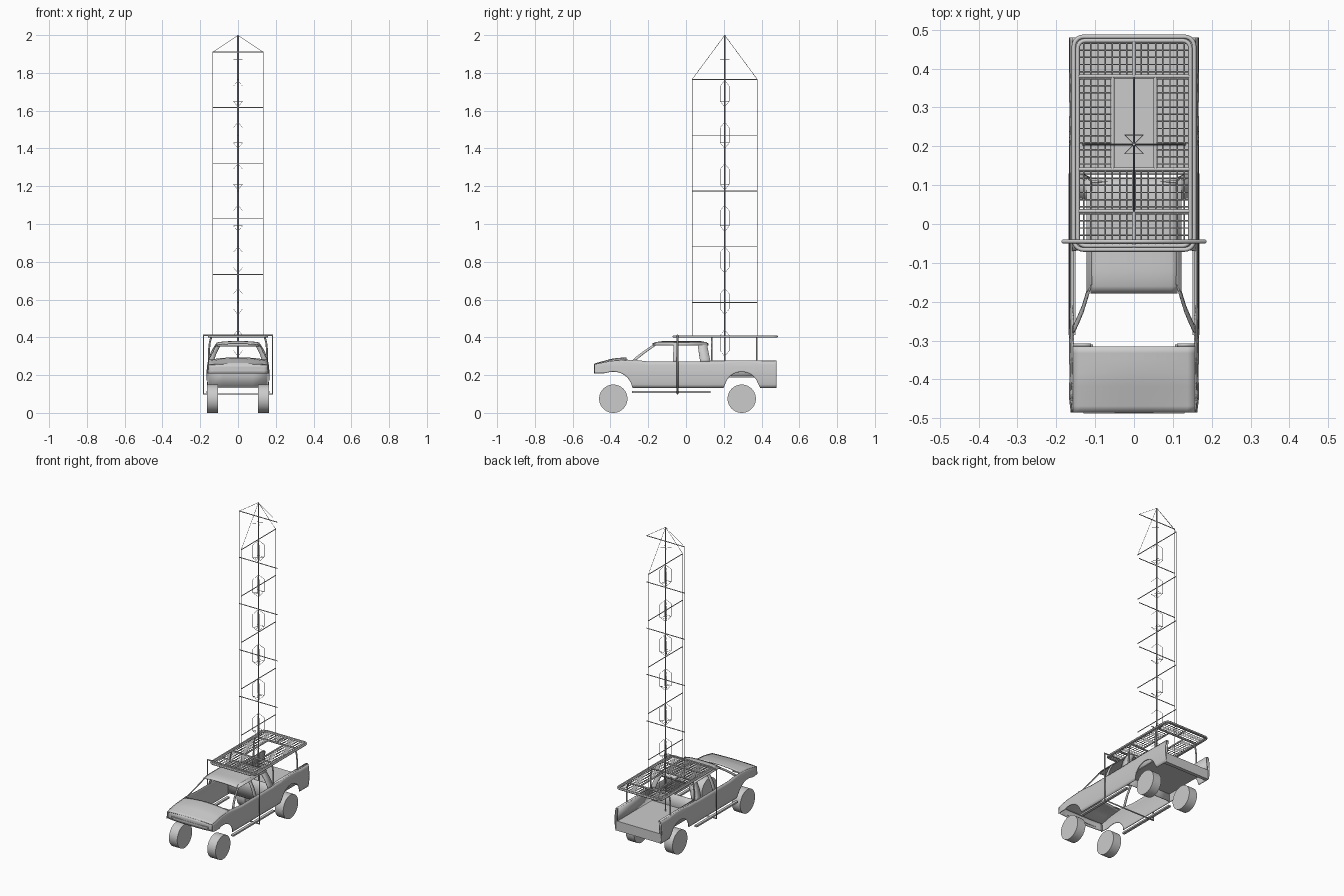
import bpy, math
from mathutils import Vector

if "Cube" in bpy.data.objects:
    bpy.data.objects.remove(bpy.data.objects["Cube"])


def lerp_table(t, pts):
    if t <= pts[0][0]:
        return pts[0][1]
    for (a, va), (b, vb) in zip(pts, pts[1:]):
        if t <= b:
            return va + (vb - va) * (t - a) / (b - a)
    return pts[-1][1]


def sheet(name, fn, nu, nv, mirror=False, thick=0.004):
    """Surface from fn(u, v), optionally mirrored over x and thickened."""
    vs = [fn(i / nu, j / nv) for i in range(nu + 1) for j in range(nv + 1)]
    w = nv + 1
    fs = [(i * w + j, (i + 1) * w + j, (i + 1) * w + j + 1, i * w + j + 1)
          for i in range(nu) for j in range(nv)]
    me = bpy.data.meshes.new(name)
    me.from_pydata(vs, [], fs)
    ob = bpy.data.objects.new(name, me)
    bpy.context.collection.objects.link(ob)
    s = ob.modifiers.new("thickness", 'SOLIDIFY')
    s.thickness, s.offset = thick, 0
    if mirror:
        ob.modifiers.new("mirror", 'MIRROR')
    bpy.context.view_layer.objects.active = ob
    ob.select_set(True)
    bpy.ops.object.shade_smooth_by_angle(angle=math.radians(35))
    ob.select_set(False)
    return ob


def tubes(name, paths, r, res=1, closed=False):
    """One object of round bars, one per point path."""
    cu = bpy.data.curves.new(name, 'CURVE')
    cu.dimensions = '3D'
    cu.bevel_depth, cu.bevel_resolution, cu.use_fill_caps = r, res, True
    for p in paths:
        sp = cu.splines.new('POLY')
        sp.points.add(len(p) - 1)
        for q, c in zip(sp.points, p):
            q.co = (*c, 1)
        sp.use_cyclic_u = closed
    ob = bpy.data.objects.new(name, cu)
    bpy.context.collection.objects.link(ob)
    return ob


def box(name, lo, hi):
    lo, hi = Vector(lo), Vector(hi)
    bpy.ops.mesh.primitive_cube_add(size=1, location=(lo + hi) / 2)
    ob = bpy.context.object
    ob.name, ob.scale = name, hi - lo
    return ob


# Body shape: half width by height, lower edge with arches, upper edge
def width(z):
    return lerp_table(z, [(0.13, 0.157), (0.16, 0.163), (0.21, 0.165), (0.25, 0.162),
                          (0.28, 0.156), (0.32, 0.142), (0.35, 0.126), (0.375, 0.108)])


def bottom(y):
    z = 0.21 if y < -0.385 else 0.133
    for yc, zc, r in ((-0.385, 0.115, 0.103), (0.295, 0.125, 0.092)):
        if abs(y - yc) < r:
            z = max(z, zc + math.sqrt(r * r - (y - yc) ** 2))
    return z


def top(y):
    return lerp_table(y, [(-0.485, 0.255), (-0.40, 0.272), (-0.28, 0.281),
                          (-0.2, 0.272), (0.12, 0.272), (0.14, 0.275)])


def side(u, v):
    y = -0.485 + 0.965 * u
    z = bottom(y) + (top(y) - bottom(y)) * v
    return (width(z) - 0.12 * max(0, -0.45 - y), y, z)


sheet("body_side", side, 110, 8, True)


# Hood, nose, grille bar
def hood(u, v):
    x, y = (u * 2 - 1) * 0.157, -0.485 + 0.17 * v
    return (x, y, top(y) + 0.014 * (1 - (x / 0.157) ** 2) * min(1, 0.3 + v))


sheet("hood", hood, 16, 10)
sheet("nose", lambda u, v: ((u * 2 - 1) * 0.158, -0.484 + 0.01 * abs(u * 2 - 1) ** 3,
                            0.208 + v * (0.047 + 0.004 * (1 - (2 * u - 1) ** 2))), 16, 3)
box("grille_bar", (-0.13, -0.488, 0.222), (0.13, -0.478, 0.232))
sheet("cowl_corner", lambda u, v: (0.11 + 0.047 * u, -0.315 + 0.008 * v, 0.281), 2, 1, True)


# Open cab: pillars, roof rails, roof, rear wall
def pillar(name, b0, b1, t0, t1, z0, z1):
    def fn(u, v):
        z = z0 + (z1 - z0) * v
        a, b = b0 + (t0 - b0) * v, b1 + (t1 - b1) * v
        return (width(z), a + (b - a) * u, z)
    sheet(name, fn, 2, 8, True)


def windshield_pillar(u, v):
    z = 0.278 + 0.09 * v
    return (lerp_table(v, [(0, 0.157), (0.5, 0.132), (1, 0.112)]),
            -0.283 + 0.12 * v ** 1.15 + 0.02 * u, z)


sheet("windshield_pillar", windshield_pillar, 2, 8, True)
pillar("middle_pillar", -0.07, -0.042, -0.065, -0.042, 0.27, 0.372)
pillar("rear_pillar", 0.075, 0.128, 0.06, 0.108, 0.27, 0.372)
pillar("roof_rail", -0.175, 0.118, -0.155, 0.108, 0.357, 0.373)


def roof(u, v):
    x, y = (u * 2 - 1) * 0.112, -0.178 + 0.296 * v
    drop = 0.012 * max(0, 1 - v / 0.2) ** 2 + 0.012 * max(0, (v - 0.85) / 0.15) ** 2
    return (x, y, 0.378 - 0.007 * abs(u * 2 - 1) ** 3 - drop)


sheet("roof", roof, 14, 16)
sheet("cab_rear_wall", lambda u, v: ((u * 2 - 1) * 0.157, 0.128, 0.14 + 0.135 * v), 4, 2)
sheet("cab_rear_corner", lambda u, v: (width(0.27 + 0.1 * v) - 0.03 * u,
                                       0.128 - 0.02 * v, 0.27 + 0.1 * v), 2, 6, True)
sheet("cab_rear_header", lambda u, v: ((u * 2 - 1) * 0.115, 0.11, 0.352 + 0.018 * v), 4, 1)

# Cargo bed and rear end
box("bed_floor", (-0.157, 0.13, 0.188), (0.157, 0.478, 0.194))
sheet("bed_rail", lambda u, v: (0.143 + 0.015 * u, 0.13 + 0.35 * v, 0.275), 1, 1, True)
sheet("bed_inner_wall", lambda u, v: (0.15 - 0.006 * v, 0.13 + 0.348 * u, 0.192 + 0.083 * v),
      2, 2, True)
box("rear_bumper", (-0.157, 0.455, 0.133), (0.157, 0.478, 0.188))

# Wheels
for label, y in (("front", -0.385), ("rear", 0.295)):
    for s in (-1, 1):
        bpy.ops.mesh.primitive_cylinder_add(vertices=40, radius=0.075, depth=0.058,
                                            location=(s * 0.135, y, 0.075),
                                            rotation=(0, math.pi / 2, 0))
        bpy.context.object.name = label + "_wheel"
        bpy.ops.object.shade_smooth_by_angle(angle=math.radians(35))

# Side steps and the hoop around the cab
for s in (-1, 1):
    a, b = sorted((s * 0.151, s * 0.168))
    box("side_step", (a, -0.285, 0.106), (b, 0.13, 0.116))
tubes("cab_hoop", [[(-0.183, -0.045, 0.1), (-0.183, -0.045, 0.411),
                    (0.183, -0.045, 0.411), (0.183, -0.045, 0.1)]], 0.005, 1, True)


# Roof rack: double rounded frame, crossbars, grating, posts
def rounded(hx, y0, y1, r, z):
    pts = []
    for k, (cx, cy) in enumerate(((hx - r, y1 - r), (r - hx, y1 - r),
                                  (r - hx, y0 + r), (hx - r, y0 + r))):
        for i in range(6):
            t = (k + i / 5) * math.pi / 2
            pts.append((cx + r * math.cos(t), cy + r * math.sin(t), z))
    return pts


ZR = 0.405
tubes("rack_frame", [rounded(0.155, -0.066, 0.482, 0.025, ZR),
                     rounded(0.145, -0.056, 0.472, 0.02, ZR)], 0.0055, 1, True)
bars = [[(-0.145, y, ZR), (0.145, y, ZR)] for y in (0.033, 0.141, 0.38)]
bars += [[(s * 0.055, 0.141, ZR), (s * 0.055, 0.38, ZR)] for s in (-1, 1)]
bars += [[(0, a, ZR), (0, b, ZR)] for a, b in ((-0.06, 0.141), (0.38, 0.475))]
tubes("rack_crossbars", bars, 0.005)
grating = []
for i in range(-7, 8):
    x = i * 0.0185
    spans = [(-0.055, 0.141), (0.38, 0.472)] if abs(x) < 0.055 else [(-0.055, 0.472)]
    grating += [[(x, a, ZR), (x, b, ZR)] for a, b in spans]
for i in range(29):
    y = -0.047 + i * 0.0183
    spans = [(-0.143, -0.055), (0.055, 0.143)] if 0.141 < y < 0.38 else [(-0.143, 0.143)]
    grating += [[(a, y, ZR), (b, y, ZR)] for a, b in spans]
tubes("rack_grating", grating, 0.0018, 0)
tubes("rack_posts", [[(s * 0.153, y, 0.272), (s * 0.153, y, 0.34), (s * 0.149, y, 0.375),
                      (s * 0.14, y, ZR)] for s in (-1, 1) for y in (0.137, 0.375)], 0.005)

# Mast with alternating cross arms, corner wires and top stays
CY = 0.205
HY = 0.173
tubes("mast", [[(0, CY, 0.194), (0, CY, 2.0)]], 0.004)
arms = [[(-0.134, CY, z), (0.134, CY, z)] for z in (0.732, 1.028, 1.322, 1.616, 1.91)]
arms += [[(0, CY - HY, z), (0, CY + HY, z)] for z in (0.585, 0.88, 1.175, 1.47, 1.765)]
tubes("mast_arms", arms, 0.0025)
wires = []
for s in (-1, 1):
    wires.append([(s * 0.134, CY, ZR), (s * 0.134, CY, 1.91), (0, CY, 1.999)])
    wires.append([(0, CY + s * HY, ZR), (0, CY + s * HY, 1.765), (0, CY, 1.999)])
tubes("stay_wires", wires, 0.0012, 0)

# Small wire loops set crosswise along the mast
D = 0.024
loops = []
for k in range(8):
    z = 0.33 + 0.22 * k
    for s in (-1, 1):
        h = 0.08 if k < 7 else 0.0
        loops.append([(-D, CY - s * D, z), (D, CY + s * D, z)])
        if h:
            for t in (-1, 1):
                loops.append([(0, CY, z - 0.03), (t * D, CY + s * D, z),
                              (t * D, CY + s * D, z + h), (0, CY, z + h + 0.03)])
            loops.append([(-D, CY + s * D, z), (D, CY + s * D, z)])
tubes("mast_loops", loops, 0.001, 0)
